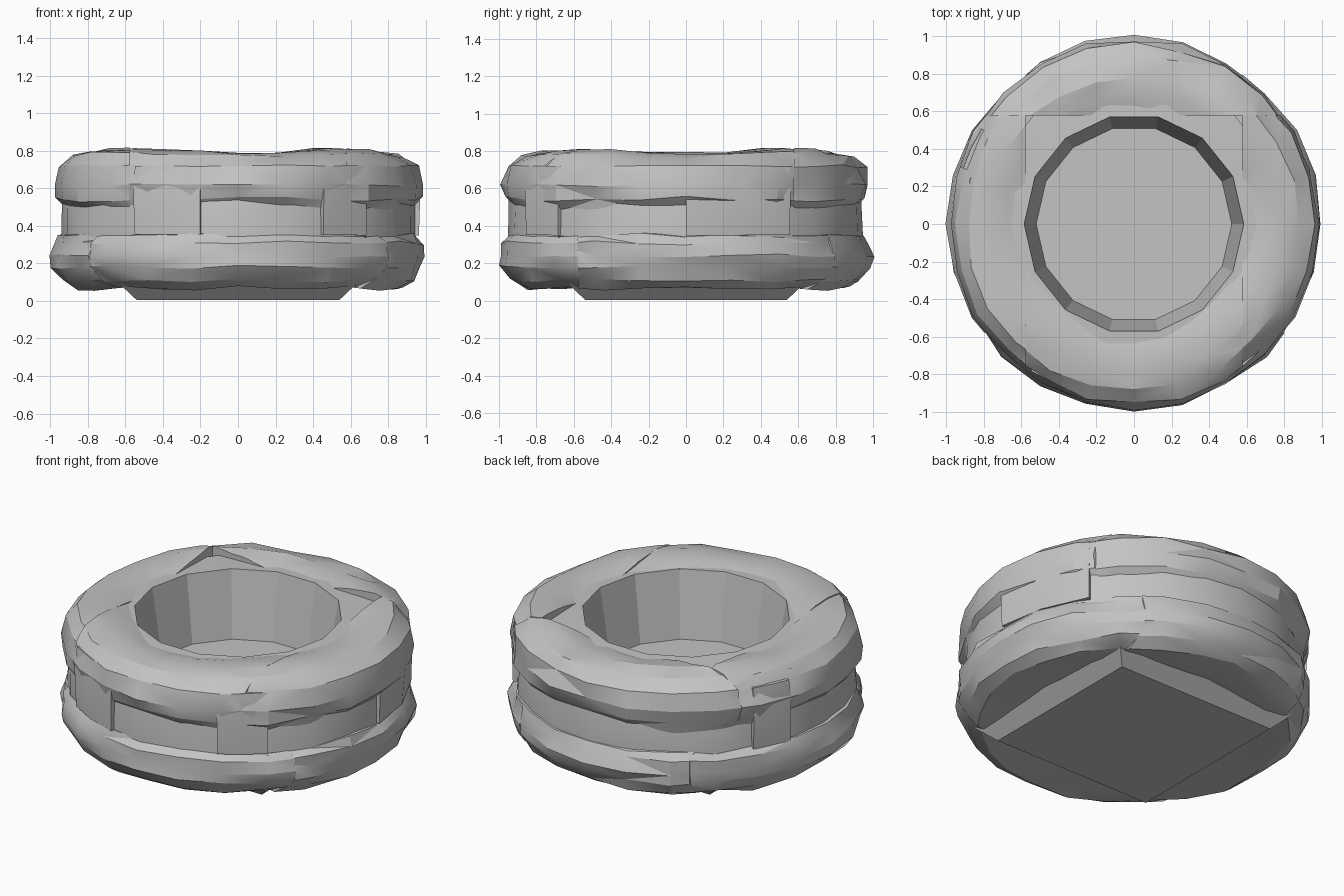
import bpy, bmesh, math, random
from mathutils import Vector

random.seed(4)
old = bpy.data.objects.get("Cube")
if old:
    bpy.data.objects.remove(old)

stone = bpy.data.materials.new("grey stone")
stone.use_nodes = True
GREY = (0.55, 0.55, 0.55, 1)
stone.diffuse_color = GREY
stone.node_tree.nodes["Principled BSDF"].inputs["Base Color"].default_value = GREY


def finish(name, bm, angle=22):
    bmesh.ops.recalc_face_normals(bm, faces=bm.faces)
    mesh = bpy.data.meshes.new(name)
    bm.to_mesh(mesh)
    bm.free()
    mesh.materials.append(stone)
    ob = bpy.data.objects.new(name, mesh)
    bpy.context.collection.objects.link(ob)
    bpy.ops.object.select_all(action='DESELECT')
    ob.select_set(True)
    bpy.context.view_layer.objects.active = ob
    bpy.ops.object.shade_smooth_by_angle(angle=math.radians(angle))
    return ob


def sweep(profile, start, end, count, wobble=0.0, lobes=0, swell=0.0):
    """Sweep a closed (radius, height) profile around z, full circle or arc."""
    bm = bmesh.new()
    closed = end - start >= 360
    rows = []
    mid_z = sum(p[1] for p in profile) / len(profile)
    for i in range(count if closed else count + 1):
        a = math.radians(start + (end - start) * i / count)
        s = 1 - swell * math.cos(lobes * a)
        row = []
        for r, z in profile:
            rough = wobble if r > 0.65 else 0
            rr = r + random.uniform(-rough, rough)
            zz = mid_z + (z - mid_z) * s + random.uniform(-rough, rough) * 0.6
            row.append(bm.verts.new((rr * math.cos(a), rr * math.sin(a), zz)))
        rows.append(row)
    n = len(profile)
    for i in range(count):
        p, q = rows[i], rows[(i + 1) % len(rows)]
        for j in range(n):
            k = (j + 1) % n
            bm.faces.new((p[j], q[j], q[k], p[k]))
    if not closed:
        bm.faces.new(rows[0])
        bm.faces.new(rows[-1])
    # split bent quads so the stone reads as chipped facets
    bmesh.ops.triangulate(bm, faces=bm.faces)
    return bm


def clip(bm, planes):
    """Keep the part on the positive side of each plane and cap the cuts."""
    for co, no in planes:
        geom = bm.verts[:] + bm.edges[:] + bm.faces[:]
        cut = bmesh.ops.bisect_plane(bm, geom=geom, plane_co=co, plane_no=no, clear_inner=True)
        edges = [e for e in cut["geom_cut"] if isinstance(e, bmesh.types.BMEdge)]
        bmesh.ops.holes_fill(bm, edges=edges)


X, Y = Vector((1, 0, 0)), Vector((0, 1, 0))
C = 0.578

# straight cuts that divide each ring into four stones
cuts = {
    "back": [(Y * C, Y)],
    "left": [(Y * C, -Y), (X * C, X)],
    "right": [(Y * C, -Y), (-X * C, -X)],
    "front": [(X * C, -X), (-X * C, X), (Y * 0, -Y)],
}

# upper ring
upper = [(0.59, 0.55), (0.588, 0.765), (0.68, 0.788), (0.79, 0.8), (0.89, 0.782),
         (0.955, 0.72), (0.98, 0.62), (0.97, 0.54), (0.93, 0.49)]
for side, planes in cuts.items():
    bm = sweep(upper, 0, 360, 24, 0.016, 4, 0.09)
    clip(bm, planes)
    finish("upper_stone_" + side, bm)

# lower ring, its joints turned a half turn against the upper ones
lower = [(0.6, 0.09), (0.76, 0.07), (0.87, 0.065), (0.94, 0.11), (0.985, 0.18),
         (0.995, 0.24), (0.98, 0.31), (0.955, 0.35), (0.9, 0.362), (0.6, 0.362)]
for side, planes in cuts.items():
    bm = sweep(lower, 0, 360, 24, 0.016, 8, 0.04)
    clip(bm, [(-co, -no) for co, no in planes])
    finish("lower_stone_" + side, bm)

# inner wall inside the hole
wall = [(0.51, 0.3), (0.585, 0.775), (0.8, 0.765), (0.8, 0.12), (0.6, 0.1)]
finish("inner_wall", sweep(wall, 0, 360, 14), 20)

# shallow recessed band between the rings
band = [(0.7, 0.3), (0.7, 0.75), (0.9, 0.75), (0.945, 0.55), (0.95, 0.34), (0.9, 0.3)]
finish("recessed_band", sweep(band, 0, 360, 24, 0.01))

# upright stones standing in the recess
posts = [(0, 35), (-125, -102), (-62, -45), (148, 162)]
block = [(0.85, 0.35), (0.85, 0.72), (0.955, 0.72), (0.975, 0.6), (0.965, 0.35)]
for n, (a, b) in enumerate(posts):
    finish("upright_stone_%d" % (n + 1), sweep(block, a, b, 2, 0.006))

# floor of the pit
bm = bmesh.new()
bmesh.ops.create_cone(bm, cap_ends=True, segments=14, radius1=0.57, radius2=0.57, depth=0.27)
bmesh.ops.translate(bm, verts=bm.verts, vec=(0, 0, 0.235))
finish("pit_floor", bm)

# square base plate with sloping edges
bm = bmesh.new()
bmesh.ops.create_cube(bm, size=1)
for v in bm.verts:
    top = v.co.z > 0
    half = 0.63 if top else 0.54
    v.co = (math.copysign(half, v.co.x), math.copysign(half, v.co.y), 0.09 if top else 0.005)
finish("base_plate", bm)
